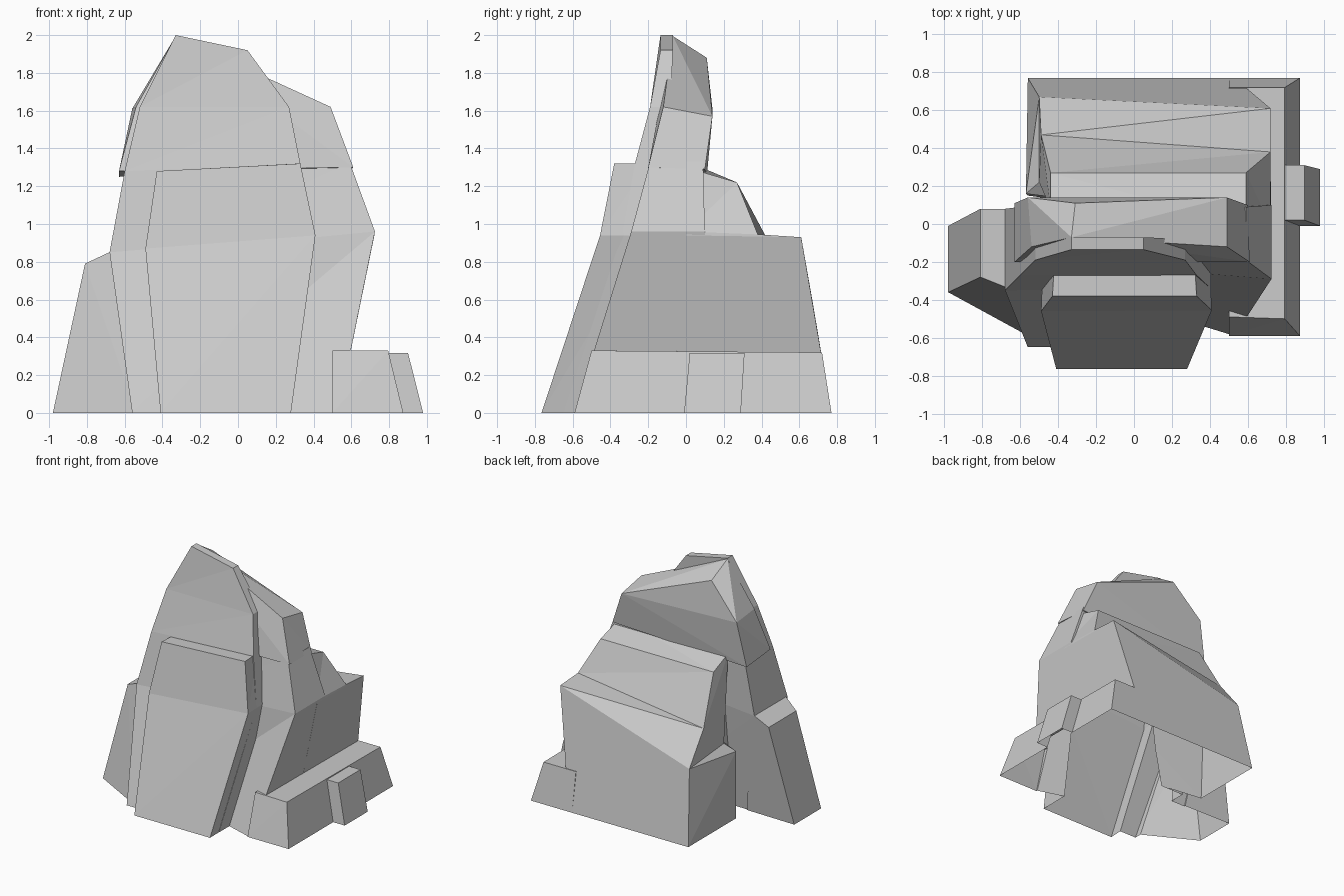
import bpy, bmesh

cube = bpy.data.objects.get("Cube")
if cube:
    bpy.data.objects.remove(cube, do_unlink=True)

stone = bpy.data.materials.new("grey_stone")
stone.use_nodes = True
stone.diffuse_color = (0.6, 0.6, 0.6, 1)
stone.node_tree.nodes["Principled BSDF"].inputs["Base Color"].default_value = (0.6, 0.6, 0.6, 1)


def finish(name, bm):
    bmesh.ops.recalc_face_normals(bm, faces=bm.faces)
    mesh = bpy.data.meshes.new(name)
    bm.to_mesh(mesh)
    bm.free()
    mesh.materials.append(stone)
    obj = bpy.data.objects.new(name, mesh)
    bpy.context.collection.objects.link(obj)
    return obj


def loft(name, *rings):
    """Stack four-cornered rings: left front, right front, right back, left back."""
    bm = bmesh.new()
    rows = [[bm.verts.new(p) for p in ring] for ring in rings]
    for a, b in zip(rows, rows[1:]):
        for i in range(4):
            j = (i + 1) % 4
            bm.faces.new((a[i], a[j], b[j]))
            bm.faces.new((a[i], b[j], b[i]))
    for end in (rows[0], rows[-1]):
        bm.faces.new((end[0], end[1], end[3]))
        bm.faces.new((end[1], end[2], end[3]))
    return finish(name, bm)


def hull(name, *points):
    """Convex chunk of rock around its corners."""
    bm = bmesh.new()
    for p in points:
        bm.verts.new(p)
    bmesh.ops.convex_hull(bm, input=bm.verts)
    return finish(name, bm)


# Core of the rock, with the undercut right wall
core = loft("rock",
            [(-.41, -.3, 0), (.53, -.59, 0), (.53, .1, 0), (-.41, .1, 0)],
            [(-.41, -.2, .85), (.725, -.29, .96), (.725, .1, .96), (-.41, .1, .9)],
            [(-.41, -.1, 1.33), (.59, -.19, 1.33), (.59, .09, 1.33), (-.41, .09, 1.33)])

# Rear body with its terraces and side ledge
rear = loft("rear_terraces",
            [(-.56, .15, 0), (.53, 0, 0), (.53, .77, 0), (-.56, .77, 0)],
            [(-.57, .16, .56), (.722, 0, .94), (.72, .61, .93), (-.5, .67, .59)],
            [(-.5, .22, .63), (.72, 0, .96), (.72, .38, .945), (-.49, .47, .845)],
            [(-.44, .08, 1.3), (.59, 0, 1.3), (.59, .27, 1.22), (-.44, .27, 1.22)])

# Overhanging upper block
cap = hull("upper_block",
           (-.63, -.2, 1.28), (.61, -.2, 1.3), (.6, .1, 1.29), (-.63, .11, 1.25),
           (-.54, -.12, 1.62), (.49, -.12, 1.62), (.49, .14, 1.57), (-.56, .14, 1.61),
           (.27, -.12, 1.62), (-.33, -.07, 1.995), (-.31, .11, 1.88))

# Tall slab that carries the peak
slab = loft("peak_slab",
            [(-.56, -.65, 0), (.28, -.65, 0), (.28, -.03, 0), (-.56, -.03, 0)],
            [(-.68, -.35, .85), (.405, -.34, .94), (.405, .07, .94), (-.68, .08, .85)],
            [(-.6, -.27, 1.28), (.33, -.27, 1.32), (.33, .05, 1.32), (-.6, .09, 1.28)],
            [(-.52, -.19, 1.62), (.27, -.19, 1.62), (.27, -.08, 1.62), (-.52, -.08, 1.62)],
            [(-.33, -.135, 2), (.05, -.135, 1.92), (.05, -.07, 1.92), (-.33, -.07, 2)])

# Front plate
plate = loft("front_plate",
             [(-.41, -.765, 0), (.28, -.765, 0), (.275, -.5, 0), (-.4, -.5, 0)],
             [(-.49, -.46, .87), (.41, -.455, .94), (.4, -.2, .94), (-.48, -.2, .87)],
             [(-.43, -.38, 1.28), (.33, -.38, 1.32), (.32, -.2, 1.32), (-.42, -.2, 1.28)])

# Leaning wedge on the right flank
wedge = hull("side_wedge",
             (-.98, -.36, 0), (-.98, -.01, 0), (-.54, -.02, 0), (-.54, -.6, 0),
             (-.81, -.28, .79), (-.81, .08, .79), (-.66, .08, .86), (-.66, -.34, .86))

# Low step and its small outcrop on the left flank
step = loft("low_step",
            [(.5, -.59, 0), (.875, -.59, 0), (.875, .77, 0), (.5, .77, 0)],
            [(.5, -.49, .33), (.795, -.5, .33), (.795, .72, .32), (.5, .72, .32)])
outcrop = hull("step_outcrop",
               (.7, -.01, 0), (.98, -.01, 0), (.98, .29, 0), (.7, .29, 0),
               (.7, .02, .318), (.9, .02, .318), (.9, .31, .318), (.7, .31, .318))

# Fuse everything into a single shell
bpy.context.view_layer.objects.active = core
for part in (rear, cap, slab, plate, wedge, step, outcrop):
    mod = core.modifiers.new("fuse", "BOOLEAN")
    mod.operation = "UNION"
    mod.solver = "EXACT"
    mod.object = part
    bpy.ops.object.modifier_apply(modifier=mod.name)
    bpy.data.objects.remove(part, do_unlink=True)

# Open underside, and merge flat facets
bm = bmesh.new()
bm.from_mesh(core.data)
under = [f for f in bm.faces if max(v.co.z for v in f.verts) < .001]
bmesh.ops.delete(bm, geom=under, context="FACES")
bmesh.ops.dissolve_limit(bm, angle_limit=.015, verts=bm.verts, edges=bm.edges)
bm.to_mesh(core.data)
bm.free()
